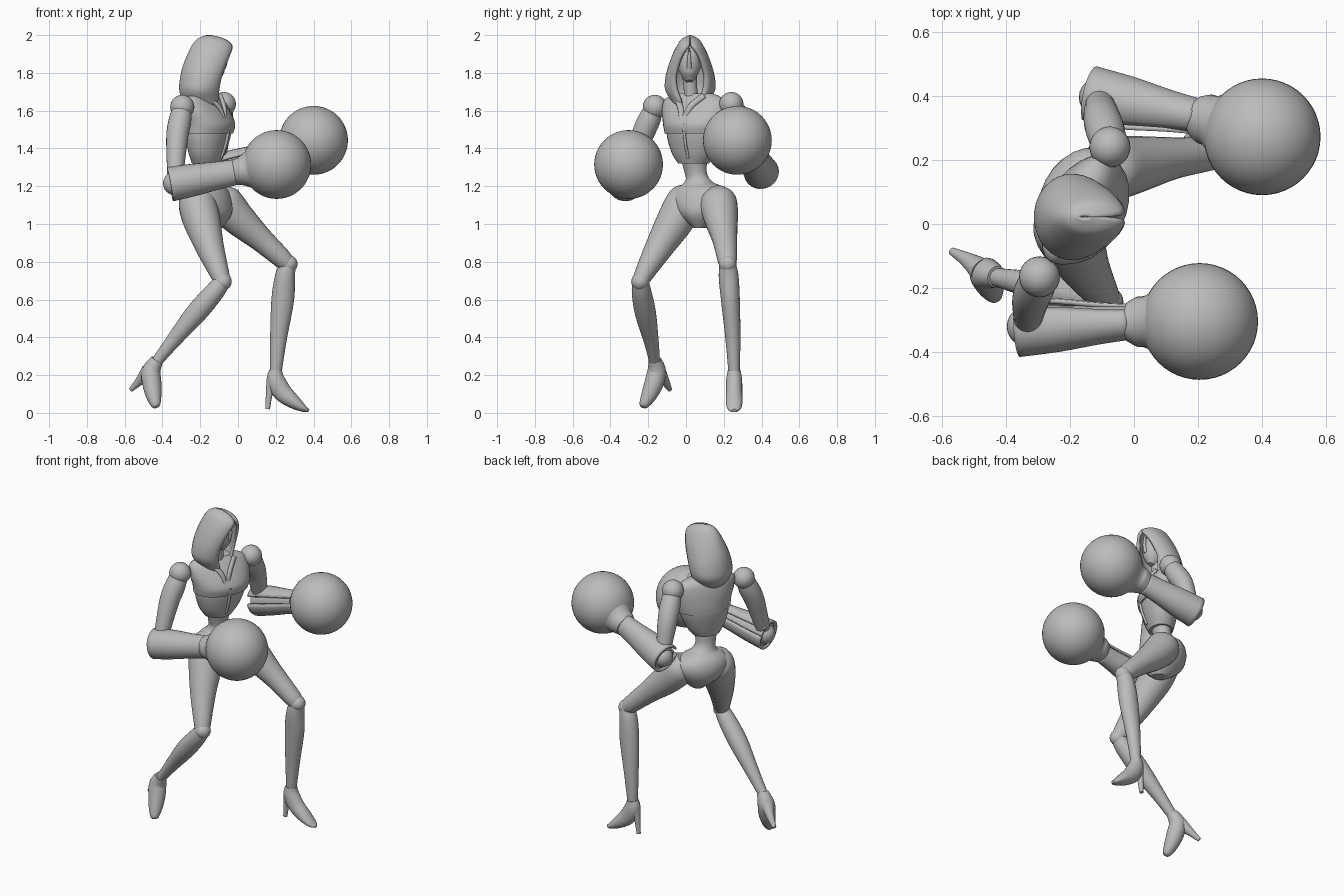
import bpy, bmesh, math
from mathutils import Vector as V

if "Cube" in bpy.data.objects:
    bpy.data.objects.remove(bpy.data.objects["Cube"])

grey = bpy.data.materials.new("plain_grey")
grey.use_nodes = True
COLOR = (0.5, 0.5, 0.5, 1)
grey.diffuse_color = COLOR
grey.node_tree.nodes["Principled BSDF"].inputs["Base Color"].default_value = COLOR

parts = []
SIDES = 24
SIDE = V((0.465, 0.885, 0)).normalized()    # line through the shoulders
FRONT = V((0.885, -0.465, 0)).normalized()  # direction the chest faces
X, Y, Z = V((1, 0, 0)), V((0, 1, 0)), V((0, 0, 1))


def finish(name, bm):
    bmesh.ops.recalc_face_normals(bm, faces=bm.faces)
    mesh = bpy.data.meshes.new(name)
    bm.to_mesh(mesh)
    bm.free()
    mesh.materials.append(grey)
    obj = bpy.data.objects.new(name, mesh)
    bpy.context.collection.objects.link(obj)
    parts.append(obj)
    return obj


def refine(rows, steps=4):
    """Smooth curve through the given rows of numbers."""
    out = []
    for i in range(len(rows) - 1):
        a, b = rows[i], rows[i + 1]
        p, n = rows[max(i - 1, 0)], rows[min(i + 2, len(rows) - 1)]
        for k in range(steps):
            t = k / steps
            out.append([q + 0.5 * t * (r - o + t * (2*o - 5*q + 4*r - s + t * (3*(q - r) + s - o)))
                        for o, q, r, s in zip(p, a, b, n)])
    return out + [list(rows[-1])]


def loft(name, rings, closed=True, thickness=0):
    bm = bmesh.new()
    grid = [[bm.verts.new(p) for p in ring] for ring in rings]
    n = len(grid[0])
    for a, b in zip(grid, grid[1:]):
        for i in range(n if closed else n - 1):
            j = (i + 1) % n
            bm.faces.new((a[i], a[j], b[j], b[i]))
    if closed:
        bm.faces.new(grid[0])
        bm.faces.new(grid[-1])
    obj = finish(name, bm)
    if thickness:
        mod = obj.modifiers.new("shell", "SOLIDIFY")
        mod.thickness = thickness
        mod.offset = -1
    return obj


def ring(c, u, v, ru, rv, start=0, sweep=math.tau):
    n = SIDES if sweep == math.tau else SIDES - 1
    return [c + u * ru * math.cos(start + sweep * i / n) + v * rv * math.sin(start + sweep * i / n)
            for i in range(SIDES)]


def limb(name, rows, hint=Y, gap=None):
    """Tube through (x, y, z, radius, other radius); gap is (direction, width) of an open slot."""
    rows = refine([tuple(r) + (r[3],) if len(r) == 4 else r for r in rows])
    pts = [V(r[:3]) for r in rows]
    rings = []
    for i, (c, r) in enumerate(zip(pts, rows)):
        t = (pts[min(i + 1, len(pts) - 1)] - pts[max(i - 1, 0)]).normalized()
        u = t.cross(hint).normalized()
        arc = (gap[0] + gap[1] / 2, math.tau - gap[1]) if gap else (0, math.tau)
        rings.append(ring(c, u, u.cross(t), r[3], r[4], *arc))
    return loft(name, rings, not gap, 0.014 if gap else 0)


def body(name, rows):
    """Torso section from (x, y, z, half width, half depth)."""
    return loft(name, [ring(V(r[:3]), SIDE, FRONT, r[3], r[4]) for r in refine(rows)])


def ball(name, c, r, scale=(1, 1, 1), seg=32):
    bm = bmesh.new()
    bmesh.ops.create_uvsphere(bm, u_segments=seg, v_segments=seg // 2, radius=r)
    bmesh.ops.scale(bm, vec=scale, verts=bm.verts)
    bmesh.ops.translate(bm, vec=c, verts=bm.verts)
    return finish(name, bm)


# Torso
body("chest_plate", [(-.155, .045, 1.48, .168, .118), (-.15, .045, 1.53, .178, .122),
                     (-.165, .045, 1.6, .187, .1), (-.18, .045, 1.66, .175, .07), (-.18, .045, 1.69, .11, .045)])
body("bodice", [(-.17, .04, 1.32, .085, .07), (-.165, .04, 1.37, .12, .088),
                (-.16, .043, 1.44, .148, .105), (-.157, .045, 1.49, .158, .112)])
body("waist", [(-.165, .04, 1.38, .08, .065), (-.175, .05, 1.28, .062, .052),
               (-.175, .065, 1.23, .07, .062), (-.17, .075, 1.18, .13, .1)])
body("pelvis", [(-.175, .072, 1.22, .075, .065), (-.17, .08, 1.18, .15, .105), (-.165, .08, 1.12, .165, .125),
                (-.15, .08, 1.05, .12, .115), (-.13, .08, .98, .035, .05)])

# Collar lapels and breastbone seam
for sign in (-1, 1):
    base = V((-.18, .045, 0))
    lapel = [base + SIDE * sign * s + FRONT * f + Z * z
             for s, f, z in ((.006, .128, 1.55), (.03, .105, 1.62), (.085, .055, 1.68))]
    limb("collar_lapel", [(*p, r, .016) for p, r in zip(lapel, (.006, .012, .01))])
seam = [V((-.156, .045, z)) + FRONT * f for z, f in ((1.35, .075), (1.44, .108), (1.53, .122))]
limb("breastbone_seam", [(*p, .008) for p in seam])

# Neck, masked face and hood
limb("neck", [(-.18, .04, 1.62, .05), (-.165, .025, 1.7, .036), (-.16, .018, 1.82, .042)])
limb("face", [(-.115, .017, 1.755, .02, .018), (-.125, .017, 1.785, .052, .042), (-.135, .017, 1.84, .068, .064),
              (-.14, .017, 1.89, .07, .062), (-.145, .017, 1.93, .05, .04), (-.145, .017, 1.945, .02, .015)])
limb("mask_bridge", [(-.07, .017, 1.93, .008, .004), (-.066, .017, 1.87, .012, .01), (-.072, .017, 1.82, .006, .012)])
hood = []   # rows: height, back, front, half width, half opening
for z, back, front, w, opening in refine([
        (1.61, -.24, -.1, .07, .045), (1.66, -.295, -.085, .105, .058), (1.71, -.312, -.078, .133, .075),
        (1.77, -.308, -.06, .132, .083), (1.83, -.295, -.04, .118, .072), (1.89, -.272, -.026, .097, .05),
        (1.945, -.245, -.028, .07, .012), (1.98, -.215, -.07, .045, .002), (2.0, -.17, -.14, .006, .0005)]):
    half = math.asin(min(max(opening, 0) / w, .9))
    hood.append(ring(V(((back + front) / 2, .022, z)), X, Y, (front - back) / 2, w, half, math.tau - 2 * half))
loft("hood", hood, False, 0.018)

# Arms, each ending in a round glove
def arm(side, shoulder, upper, elbow, wrist, glove, slot):
    s, e, w, g = map(V, (shoulder, elbow, wrist, glove))
    ball(side + "_shoulder", s, .064, seg=24)
    limb(side + "_upper_arm", [(*s, .048), (*(s.lerp(V(upper), .45)), .06), (*upper, .058), (*e.lerp(V(upper), .35), .046),
                               (*e, .04)])
    d = (w - e).normalized()
    limb(side + "_forearm_sleeve", [(*(e - d * .025), .094, .092), (*e.lerp(w, .3), .084, .086),
                                    (*e.lerp(w, .7), .066, .074), (*w, .056, .068)], Z, (slot, .55))
    limb(side + "_forearm_core", [(*(e - d * .018), .07, .072), (*e.lerp(w, .5), .058, .062), (*w, .05, .055)], Z)
    ball(side + "_elbow_joint", e, .062, seg=24)
    k = (g - w).normalized()
    limb(side + "_glove_cuff", [(*(w - k * .01), .062, .066), (*(w + k * .02), .078, .074), (*(w + k * .05), .083, .088),
                                (*(w + k * .1), .12)], Z)
    ball(side + "_glove", g, .182, seg=48)


arm("right", (-.295, -.165, 1.62), (-.322, -.235, 1.46), (-.335, -.32, 1.215), (-.01, -.305, 1.275),
    (.205, -.304, 1.315), 2.6)
arm("left", (-.075, .24, 1.635), (-.1, .33, 1.48), (-.11, .395, 1.28), (.2, .335, 1.375), (.4, .272, 1.443), .3)

# Legs
limb("right_thigh", [(-.235, .03, 1.17, .055), (-.222, .0, 1.13, .095), (-.195, -.05, 1.03, .1),
                     (-.15, -.14, .88, .076), (-.095, -.225, .73, .05), (-.085, -.24, .69, .042)])
limb("left_thigh", [(-.115, .16, 1.17, .06), (-.08, .17, 1.12, .098), (0, .185, 1.03, .09),
                    (.12, .205, .92, .066), (.235, .218, .815, .052), (.265, .22, .78, .042)])
limb("right_shin", [(-.08, -.242, .7, .042), (-.125, -.235, .64, .052), (-.22, -.215, .53, .056),
                    (-.34, -.185, .385, .04), (-.435, -.165, .265, .028)])
limb("left_shin", [(.27, .22, .8, .04), (.25, .225, .73, .052), (.237, .235, .6, .06, .05),
                   (.215, .248, .4, .045, .04), (.2, .255, .21, .03)])
for side, c in (("right", (-.08, -.243, .695)), ("left", (.268, .22, .788))):
    ball(side + "_knee", c, .047, seg=24)

# High heeled shoes
limb("left_shoe", [(.2, .255, .225, .034), (.2, .255, .175, .048, .042), (.235, .255, .11, .05, .043),
                   (.3, .255, .055, .036, .044), (.35, .255, .022, .018, .034), (.375, .255, .012, .008, .012)])
limb("left_heel", [(.185, .255, .18, .034), (.168, .255, .12, .02), (.157, .255, .02, .012)])
limb("right_shoe", [(-.428, -.165, .28, .034), (-.46, -.155, .22, .05), (-.455, -.172, .15, .05),
                    (-.445, -.2, .085, .04), (-.435, -.225, .04, .024), (-.432, -.23, .03, .01)])
limb("right_heel", [(-.475, -.145, .22, .04), (-.52, -.112, .17, .024), (-.568, -.085, .122, .012)])

# Smooth shading with crisp creases
bpy.ops.object.select_all(action="DESELECT")
for obj in parts:
    obj.select_set(True)
bpy.context.view_layer.objects.active = parts[0]
bpy.ops.object.shade_smooth_by_angle(angle=math.radians(40))
